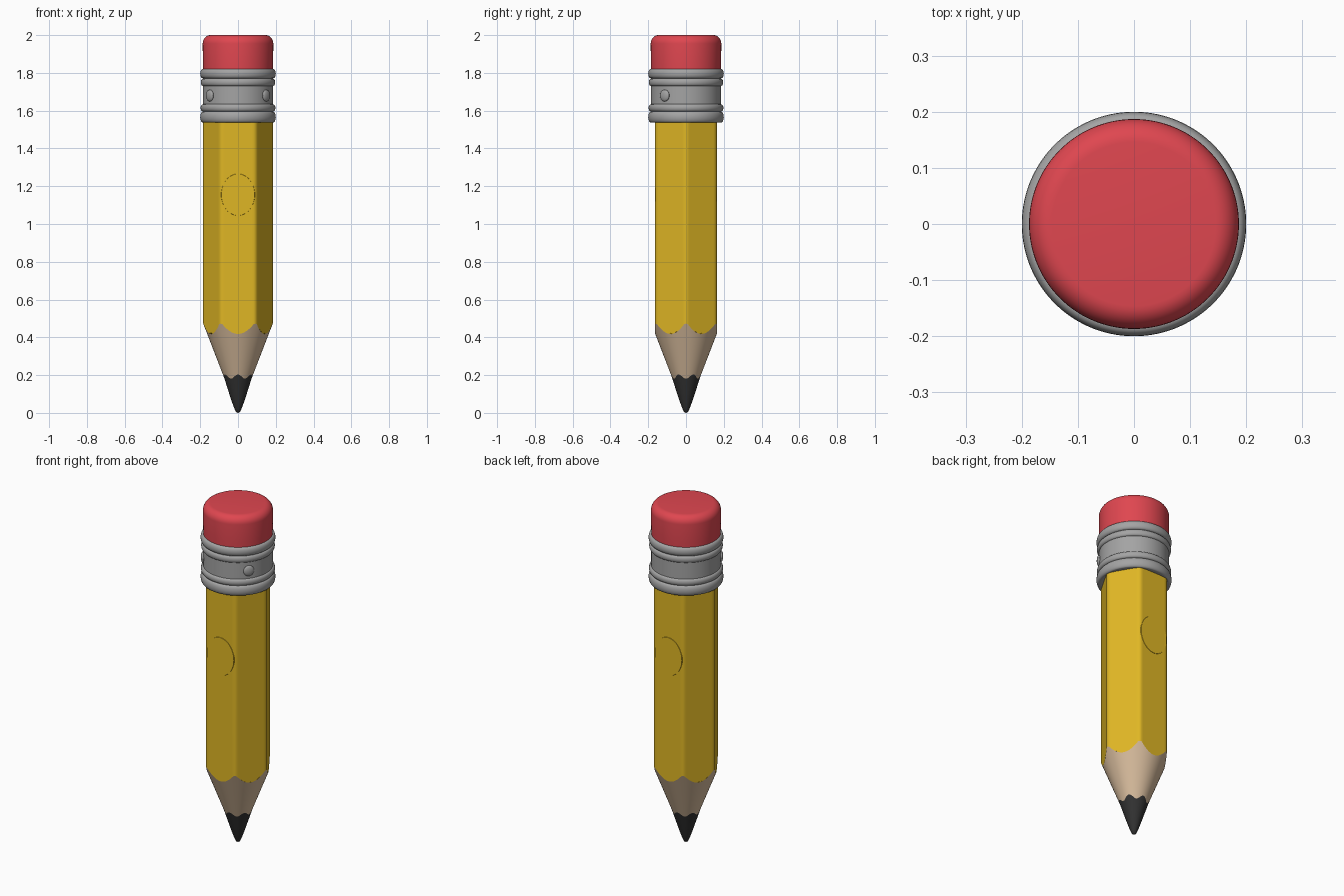
import bpy, bmesh, math
from mathutils import Matrix

if "Cube" in bpy.data.objects:
    bpy.data.objects.remove(bpy.data.objects["Cube"])

SEG = 120


def material(name, rgb):
    m = bpy.data.materials.new(name)
    m.diffuse_color = (*rgb, 1)
    m.use_nodes = True
    m.node_tree.nodes["Principled BSDF"].inputs["Base Color"].default_value = m.diffuse_color
    return m


YELLOW = material("yellow paint", (0.74, 0.47, 0.018))
WOOD = material("bare wood", (0.68, 0.50, 0.335))
LEAD = material("dark graphite", (0.032, 0.032, 0.032))
METAL = material("grey metal", (0.37, 0.37, 0.37))
RED = material("red rubber", (0.74, 0.062, 0.08))


def finish(bm, name, mat, angle=35):
    bmesh.ops.recalc_face_normals(bm, faces=bm.faces)
    me = bpy.data.meshes.new(name)
    bm.to_mesh(me)
    bm.free()
    me.materials.append(mat)
    me.polygons.foreach_set("use_smooth", [True] * len(me.polygons))
    me.set_sharp_from_angle(angle=math.radians(angle))
    ob = bpy.data.objects.new(name, me)
    bpy.context.collection.objects.link(ob)
    return ob


def loft(name, mat, rows, angle=35):
    """Skin a stack of rings; each row maps an angle to (radius, height)."""
    bm = bmesh.new()
    rings = []
    for row in rows:
        ring = []
        for i in range(SEG):
            t = 2 * math.pi * i / SEG
            r, z = row(t)
            ring.append(bm.verts.new((r * math.cos(t), r * math.sin(t), z)))
        rings.append(ring)
    for a, b in zip(rings, rings[1:]):
        for i in range(SEG):
            j = (i + 1) % SEG
            bm.faces.new((a[i], a[j], b[j], b[i]))
    bm.faces.new(rings[0])
    bm.faces.new(rings[-1])
    return finish(bm, name, mat, angle)


def const(r, z):
    return lambda t: (r, z)


def hexagon(t):
    # six flats facing +-y and the 30 degree directions, corners blunted
    a = (t % (math.pi / 3)) - math.pi / 6
    return min(0.163 / math.cos(a), 0.184)


def cone_r(z):
    return 0.075 + 0.386 * (z - 0.19)


# sharpened cone meets the hexagon in scallops
def scallop(t):
    r = hexagon(t)
    return r, 0.19 + (r - 0.075) / 0.386


# wavy edge between wood and lead
def lead_edge(t):
    z = 0.192 - 0.011 * math.cos(6 * t)
    return cone_r(z), z


loft("painted_body", YELLOW, [scallop, lambda t: (hexagon(t), 1.57)], 25)
loft("sharpened_wood", WOOD, [lead_edge, scallop])
loft("lead_tip", LEAD, [const(0.002, 0.0), const(0.010, 0.004), const(0.018, 0.02),
                        const(0.031, 0.055), const(0.046, 0.1), lead_edge], 40)

# ferrule: plain sleeve with four rounded ridges
profile = [(0.17, 1.54)]
for zc, half, r in ((1.566, 0.029, 0.2), (1.615, 0.019, 0.198),
                    (1.75, 0.019, 0.197), (1.796, 0.025, 0.2)):
    for k in range(9):
        a = math.pi * (k / 8 - 0.5)
        profile.append((0.186 + (r - 0.186) * math.cos(a), zc + half * math.sin(a)))
profile.append((0.17, 1.821))
loft("metal_ferrule", METAL, [const(r, z) for r, z in profile], 50)

# eraser with rounded shoulder
profile = [(0.184, 1.79), (0.186, 1.85)]
for k in range(9):
    a = math.pi / 2 * k / 8
    profile.append((0.146 + 0.041 * math.cos(a), 1.955 + 0.045 * math.sin(a)))
loft("eraser", RED, [const(r, z) for r, z in profile])

# two rivets on the front of the ferrule
for side, label in ((1, "right"), (-1, "left")):
    bm = bmesh.new()
    bmesh.ops.create_uvsphere(bm, u_segments=24, v_segments=12, radius=1)
    rot = Matrix.Rotation(math.atan2(-0.115, 0.152 * side), 4, "Z")
    mat = rot @ Matrix.Translation((0.187, 0, 1.68)) @ Matrix.Diagonal((0.012, 0.03, 0.031, 1))
    bmesh.ops.transform(bm, matrix=mat, verts=bm.verts)
    finish(bm, "rivet_" + label, METAL)

# faint raised ovals on the front and back flats
for side, label in ((-1, "front"), (1, "back")):
    bm = bmesh.new()
    bmesh.ops.create_cone(bm, cap_ends=True, segments=48, radius1=0.09, radius2=0.088, depth=0.006)
    mat = (Matrix.Translation((0, side * 0.162, 1.155)) @ Matrix.Diagonal((1, 1, 1.25, 1))
           @ Matrix.Rotation(-side * math.pi / 2, 4, "X"))
    bmesh.ops.transform(bm, matrix=mat, verts=bm.verts)
    finish(bm, "raised_oval_" + label, YELLOW)
